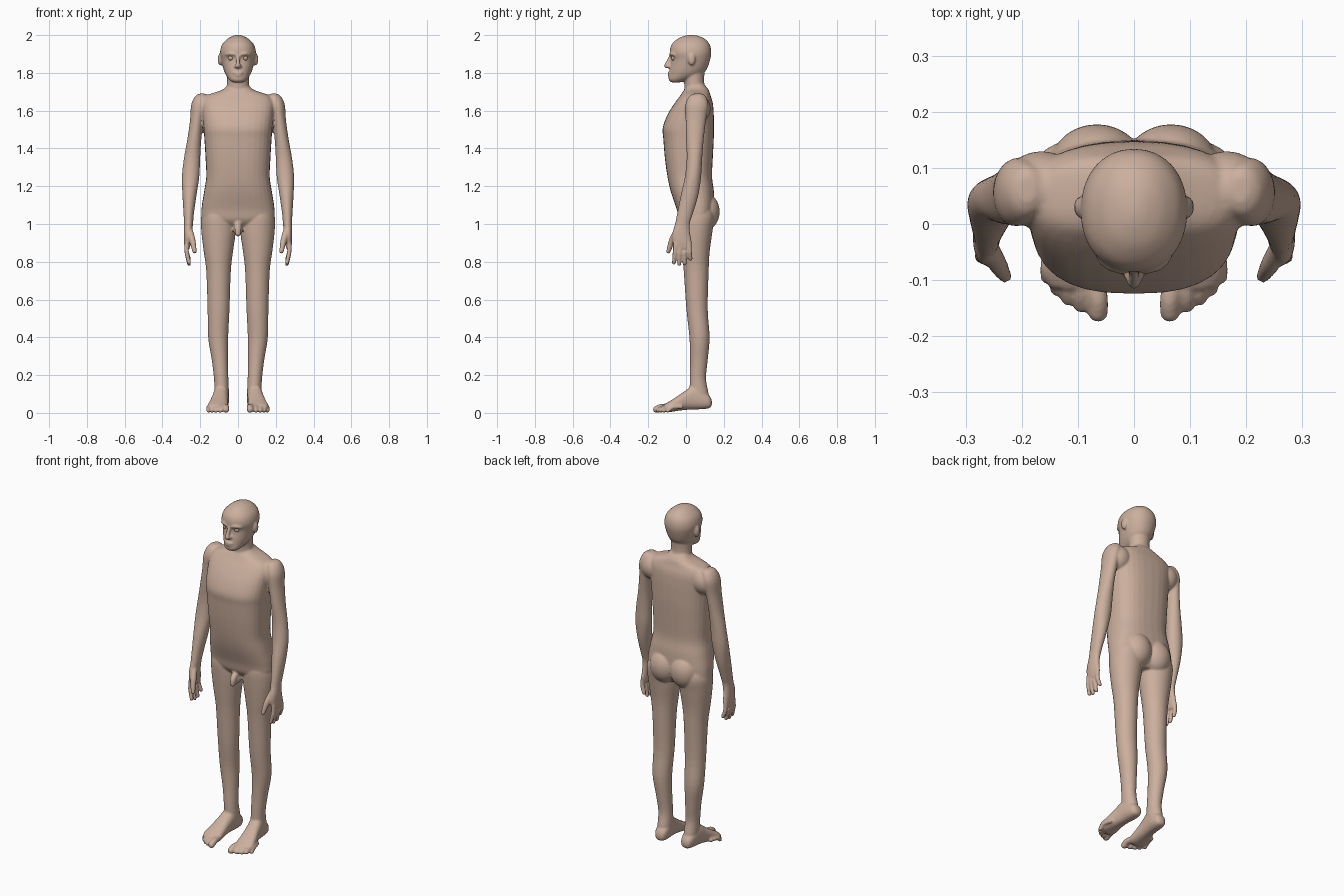
import bpy, bmesh, math
from mathutils import Vector, Matrix

bm = bmesh.new()


def spline(rows, n=4):
    """Catmull-Rom through rows of equal length."""
    out = []
    for i in range(len(rows) - 1):
        a, b, c, d = (rows[max(0, min(len(rows) - 1, i + k))] for k in (-1, 0, 1, 2))
        for j in range(n):
            t = j / n
            out.append([0.5 * (2 * q + (r - p) * t + (2 * p - 5 * q + 4 * r - s) * t * t
                               + (3 * q - p - 3 * r + s) * t ** 3)
                        for p, q, r, s in zip(a, b, c, d)])
    return out + [list(rows[-1])]


def skin(rings):
    loops = [[bm.verts.new(p) for p in ring] for ring in rings]
    n = len(loops[0])
    for a, b in zip(loops, loops[1:]):
        for i in range(n):
            bm.faces.new((a[i], a[(i + 1) % n], b[(i + 1) % n], b[i]))
    bm.faces.new(loops[0])
    bm.faces.new(loops[-1])


def loft(rows, side=1, power=2.0, along="z", n=32):
    """Rows: position along axis, centre x, half width, low and high of the other axis."""
    rings = []
    for h, cx, hw, lo, hi in spline(rows):
        ring = []
        for i in range(n):
            a = 2 * math.pi * i / n
            c, s = math.cos(a), math.sin(a)
            x = side * (cx + hw * math.copysign(abs(c) ** (2 / power), c))
            v = (lo + hi) / 2 + (hi - lo) / 2 * math.copysign(abs(s) ** (2 / power), s)
            ring.append((x, v, h) if along == "z" else (x, h, v))
        rings.append(ring)
    skin(rings)


def ball(x, y, z, rx, ry, rz):
    bmesh.ops.create_uvsphere(bm, u_segments=24, v_segments=16, radius=1,
                              matrix=Matrix.Translation((x, y, z)) @ Matrix.Diagonal((rx, ry, rz, 1)))


def tube(rows, side=1, n=14):
    """Round-ended tube through rows of x, y, z, radius."""
    rows = [(side * x, y, z, r) for x, y, z, r in rows]
    pts = spline(rows)
    rings = []
    for i, p in enumerate(pts):
        d = Vector(pts[min(i + 1, len(pts) - 1)][:3]) - Vector(pts[max(i - 1, 0)][:3])
        q = d.to_track_quat("Z", "Y")
        rings.append([Vector(p[:3]) + q @ Vector((p[3] * math.cos(2 * math.pi * k / n),
                                                  p[3] * math.sin(2 * math.pi * k / n), 0)) for k in range(n)])
    skin(rings)
    for x, y, z, r in (rows[0], rows[-1]):
        ball(x, y, z, r, r, r)


# torso
loft([(0.98, 0, 0.11, 0.0, 0.11), (1.02, 0, 0.185, -0.035, 0.14), (1.08, 0, 0.193, -0.05, 0.15),
      (1.17, 0, 0.18, -0.08, 0.148), (1.25, 0, 0.168, -0.098, 0.138), (1.35, 0, 0.172, -0.112, 0.142),
      (1.45, 0, 0.178, -0.12, 0.147), (1.51, 0, 0.183, -0.123, 0.148), (1.58, 0, 0.188, -0.097, 0.147),
      (1.64, 0, 0.19, -0.06, 0.142), (1.68, 0, 0.165, -0.03, 0.13), (1.71, 0, 0.085, -0.01, 0.12),
      (1.735, 0, 0.055, 0.01, 0.1)], power=2.6)

# neck and head
loft([(1.64, 0, 0.075, -0.02, 0.13), (1.70, 0, 0.064, -0.01, 0.112), (1.75, 0, 0.058, -0.01, 0.096),
      (1.82, 0, 0.06, -0.02, 0.1)])
loft([(1.75, 0, 0.03, -0.08, -0.03), (1.765, 0, 0.048, -0.092, 0.02), (1.79, 0, 0.065, -0.09, 0.08),
      (1.82, 0, 0.077, -0.086, 0.11), (1.87, 0, 0.089, -0.078, 0.128), (1.91, 0, 0.095, -0.086, 0.134),
      (1.95, 0, 0.084, -0.076, 0.126), (1.98, 0, 0.056, -0.045, 0.1), (1.995, 0, 0.028, -0.012, 0.068),
      (2.001, 0, 0.006, 0.015, 0.035)], power=2.15)
# nose and lips
tube([(0, -0.08, 1.893, 0.008), (0, -0.092, 1.865, 0.01), (0, -0.103, 1.837, 0.013)])
ball(0, -0.09, 1.835, 0.02, 0.014, 0.011)
ball(0, -0.088, 1.799, 0.026, 0.01, 0.007)
ball(0, -0.087, 1.787, 0.023, 0.01, 0.007)
# groin
tube([(0, -0.02, 1.0, 0.02), (0, -0.045, 0.975, 0.018), (0, -0.05, 0.95, 0.016)])
ball(0, -0.015, 0.97, 0.026, 0.028, 0.03)

for s in (1, -1):
    # ear, brow, buttock
    ball(s * 0.094, 0.03, 1.872, 0.013, 0.02, 0.033)
    tube([(0.018, -0.083, 1.897, 0.007), (0.042, -0.077, 1.902, 0.008), (0.062, -0.062, 1.896, 0.006)], s)
    ball(s * 0.066, 0.108, 1.065, 0.082, 0.07, 0.095)

    # leg
    loft([(1.10, 0.105, 0.07, -0.02, 0.13), (1.04, 0.105, 0.09, -0.035, 0.15), (0.96, 0.103, 0.091, -0.032, 0.14),
          (0.85, 0.104, 0.077, -0.022, 0.125), (0.75, 0.103, 0.065, -0.012, 0.12),
          (0.55, 0.103, 0.058, 0.002, 0.115), (0.4, 0.105, 0.053, 0.018, 0.125),
          (0.28, 0.096, 0.043, 0.022, 0.115), (0.18, 0.089, 0.038, 0.02, 0.106),
          (0.1, 0.086, 0.038, 0.02, 0.12), (0.05, 0.085, 0.03, 0.03, 0.12)], s)

    # foot and toes
    loft([(0.137, 0.085, 0.012, 0.04, 0.065), (0.125, 0.085, 0.03, 0.026, 0.09), (0.09, 0.086, 0.039, 0.02, 0.12),
          (0.04, 0.09, 0.041, 0.018, 0.145), (0, 0.095, 0.043, 0.016, 0.12), (-0.05, 0.102, 0.05, 0.01, 0.085),
          (-0.09, 0.106, 0.055, 0.004, 0.06), (-0.115, 0.104, 0.045, 0.008, 0.045)], s, 2.4, "y")
    for bx, tx, ty, r in ((0.072, 0.064, -0.157, 0.018), (0.092, 0.095, -0.146, 0.0125),
                          (0.112, 0.118, -0.134, 0.012), (0.131, 0.138, -0.117, 0.0115),
                          (0.145, 0.156, -0.096, 0.011)):
        tube([(bx, ty + 0.07, 0.032, r), (tx, ty + 0.025, 0.03, r), (tx, ty, r, r)], s)

    # shoulder and arm
    ball(s * 0.165, 0.06, 1.61, 0.072, 0.07, 0.077)
    loft([(1.69, 0.19, 0.015, 0.04, 0.085), (1.675, 0.193, 0.035, 0.015, 0.105), (1.63, 0.207, 0.041, -0.003, 0.118),
          (1.55, 0.218, 0.036, -0.002, 0.106), (1.45, 0.231, 0.037, 0.0, 0.094), (1.35, 0.243, 0.043, 0.004, 0.086),
          (1.25, 0.251, 0.046, -0.006, 0.08), (1.15, 0.257, 0.037, -0.028, 0.065), (1.05, 0.261, 0.027, -0.048, 0.035),
          (1.0, 0.262, 0.024, -0.058, 0.02), (0.95, 0.266, 0.021, -0.072, 0.022),
          (0.9, 0.268, 0.018, -0.07, 0.03), (0.87, 0.268, 0.013, -0.06, 0.024)], s)

    # fingers and thumb
    for by, ty, tz in ((-0.055, -0.064, 0.795), (-0.031, -0.036, 0.787),
                       (-0.007, -0.007, 0.791), (0.016, 0.024, 0.815)):
        tube([(0.27, by, 0.9, 0.0125), (0.272, by * 0.6 + ty * 0.4, 0.855, 0.0122), (0.259, ty, tz, 0.0105)], s)
    tube([(0.258, -0.045, 0.965, 0.019), (0.242, -0.073, 0.915, 0.017), (0.23, -0.093, 0.855, 0.012)], s)

# fuse everything into one skin
bmesh.ops.recalc_face_normals(bm, faces=bm.faces)
tan = bpy.data.materials.new("skin_tone")
tan.diffuse_color = (0.6, 0.43, 0.34, 1)
mesh = bpy.data.meshes.new("body")
bm.to_mesh(mesh)
bm.free()
mesh.materials.append(tan)
body = bpy.data.objects.new("body", mesh)
bpy.context.collection.objects.link(body)
remesh = body.modifiers.new("Fuse", "REMESH")
remesh.mode = "VOXEL"
remesh.voxel_size = 0.0055
remesh.use_smooth_shade = True
smooth = body.modifiers.new("Soften", "SMOOTH")
smooth.factor = 0.5
smooth.iterations = 4

# eyes
for s, name in ((1, "left_eye"), (-1, "right_eye")):
    bpy.ops.mesh.primitive_uv_sphere_add(segments=20, ring_count=12, radius=0.014,
                                         location=(s * 0.038, -0.064, 1.879))
    eye = bpy.context.object
    eye.name = name
    eye.data.materials.append(tan)
    bpy.ops.object.shade_smooth()
